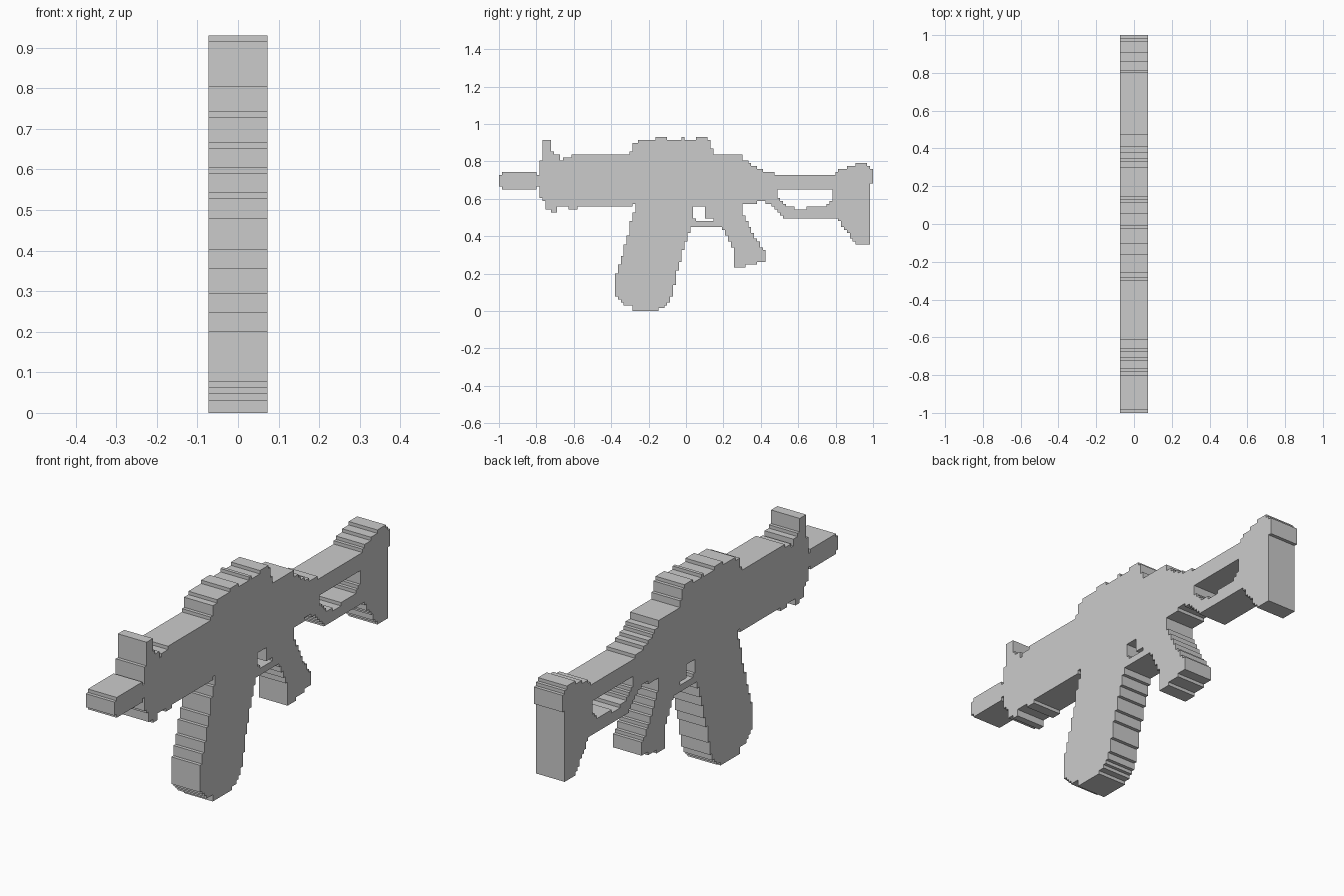
import bpy, bmesh

W = 0.073            # half thickness
N = 129              # grid cells along the 2 unit length
S = 2 / N            # cell size of the stepped outline
ROWS = 60
owner = {}           # grid cell -> part name


def inside(y, z, poly):
    hit = False
    for (y0, z0), (y1, z1) in zip(poly, poly[1:] + poly[:1]):
        if (z0 > z) != (z1 > z) and y < y0 + (z - z0) * (y1 - y0) / (z1 - z0):
            hit = not hit
    return hit


def cells(poly):
    return [(i, j) for i in range(N) for j in range(ROWS)
            if inside(-1 + (i + .5) * S, (j + .5) * S, poly)]


def part(name, poly):
    for c in cells(poly):
        owner.setdefault(c, name)


def cut(poly):
    for c in cells(poly):
        owner.pop(c, None)


def box(y0, y1, z0, z1):
    return [(y0, z0), (y1, z0), (y1, z1), (y0, z1)]


# Main receiver with raised top
part("receiver", [(-.30, .56), (-.27, .575), (.35, .575), (.41, .59), (.45, .58),
                  (.48, .66), (.48, .73), (.47, .745), (.41, .75), (.38, .77),
                  (.345, .78), (.33, .81), (.31, .81), (.31, .84), (.15, .84),
                  (.15, .87), (.135, .87), (.135, .905), (.11, .915), (.11, .932), (.06, .932),
                  (.06, .917), (-.015, .917), (-.015, .932), (-.03, .932),
                  (-.03, .917), (-.10, .917), (-.10, .932), (-.17, .932), (-.17, .92),
                  (-.25, .915), (-.25, .90), (-.283, .90), (-.283, .86), (-.30, .85)])

# Front housing with stepped underside
part("front_housing", [(-.30, .56), (-.585, .56), (-.585, .545), (-.625, .545),
                       (-.625, .56), (-.67, .56), (-.69, .55), (-.69, .533),
                       (-.72, .533), (-.72, .545), (-.755, .55), (-.755, .58), (-.78, .61),
                       (-.78, .66), (-.787, .66), (-.787, .75), (-.78, .75), (-.78, .81),
                       (-.67, .81), (-.65, .822), (-.61, .825), (-.61, .84), (-.30, .84)])
part("front_post", [(-.765, .80), (-.765, .92), (-.72, .92), (-.72, .86),
                    (-.705, .85), (-.69, .83), (-.675, .83), (-.66, .80)])

# Front tube
part("front_tube", box(-1, -.79, .673, .735))
part("front_tube", box(-.985, -.80, .658, .751))
part("front_tube", box(-.81, -.77, .673, .735))

# Curved lower box
part("lower_box", [(-.27, .59), (-.275, .54), (-.295, .48), (-.31, .41), (-.335, .33),
                   (-.345, .27), (-.375, .20), (-.375, .08), (-.355, .06), (-.33, .04),
                   (-.28, .017), (-.28, 0), (-.14, 0), (-.14, .017), (-.10, .03),
                   (-.085, .06), (-.07, .11), (-.055, .18), (-.04, .24), (-.02, .30),
                   (-.005, .36), (.01, .41), (.03, .455), (.03, .59)])

# Guard loop and rear grip
part("guard", box(.03, .20, .45, .59))
part("grip", [(.19, .59), (.19, .45), (.22, .40), (.25, .34), (.25, .25), (.265, .225),
              (.31, .225), (.33, .245), (.38, .255), (.42, .27), (.42, .325),
              (.385, .37), (.355, .42), (.33, .47), (.31, .51), (.31, .59)])
cut([(.043, .50), (.06, .48), (.105, .48), (.105, .55), (.06, .56), (.043, .55)])
cut(box(.105, .15, .48, .50))
cut(box(.14, .155, .495, .545))

# Rear frame with its opening, and the end plate
part("rear_frame", [(.41, .595), (.45, .57), (.48, .55), (.50, .52), (.53, .49),
                    (.69, .49), (.69, .503), (.80, .503), (.80, .732), (.47, .732)])
part("end_plate", [(.80, .50), (.84, .45), (.865, .42), (.89, .385), (.925, .35),
                   (.98, .35), (.98, .675), (1, .675), (1, .76), (.98, .77),
                   (.965, .79), (.925, .79), (.90, .775), (.865, .77), (.85, .76),
                   (.80, .75)])
cut([(.50, .656), (.485, .64), (.485, .61), (.51, .595), (.53, .57), (.575, .555),
     (.575, .543), (.64, .543), (.64, .56), (.75, .56), (.77, .58), (.79, .60),
     (.79, .656)])


# Extrude every part, with walls only along the outside outline
def build(name):
    bm = bmesh.new()
    cache = {}

    def vert(i, j, x):
        key = (i, j, x)
        if key not in cache:
            cache[key] = bm.verts.new((x, -1 + i * S, j * S))
        return cache[key]

    for (i, j), who in owner.items():
        if who != name:
            continue
        loop = [(i, j), (i + 1, j), (i + 1, j + 1), (i, j + 1)]
        bm.faces.new([vert(*c, W) for c in loop])
        bm.faces.new([vert(*c, -W) for c in reversed(loop)])
        for k, (di, dj) in enumerate([(0, -1), (1, 0), (0, 1), (-1, 0)]):
            if (i + di, j + dj) not in owner:
                a, b = loop[k], loop[(k + 1) % 4]
                bm.faces.new([vert(*b, W), vert(*a, W), vert(*a, -W), vert(*b, -W)])
    bmesh.ops.dissolve_limit(bm, angle_limit=.02, verts=bm.verts[:], edges=bm.edges[:])
    mesh = bpy.data.meshes.new(name)
    bm.to_mesh(mesh)
    bm.free()
    bpy.context.collection.objects.link(bpy.data.objects.new(name, mesh))


for name in sorted(set(owner.values())):
    build(name)
